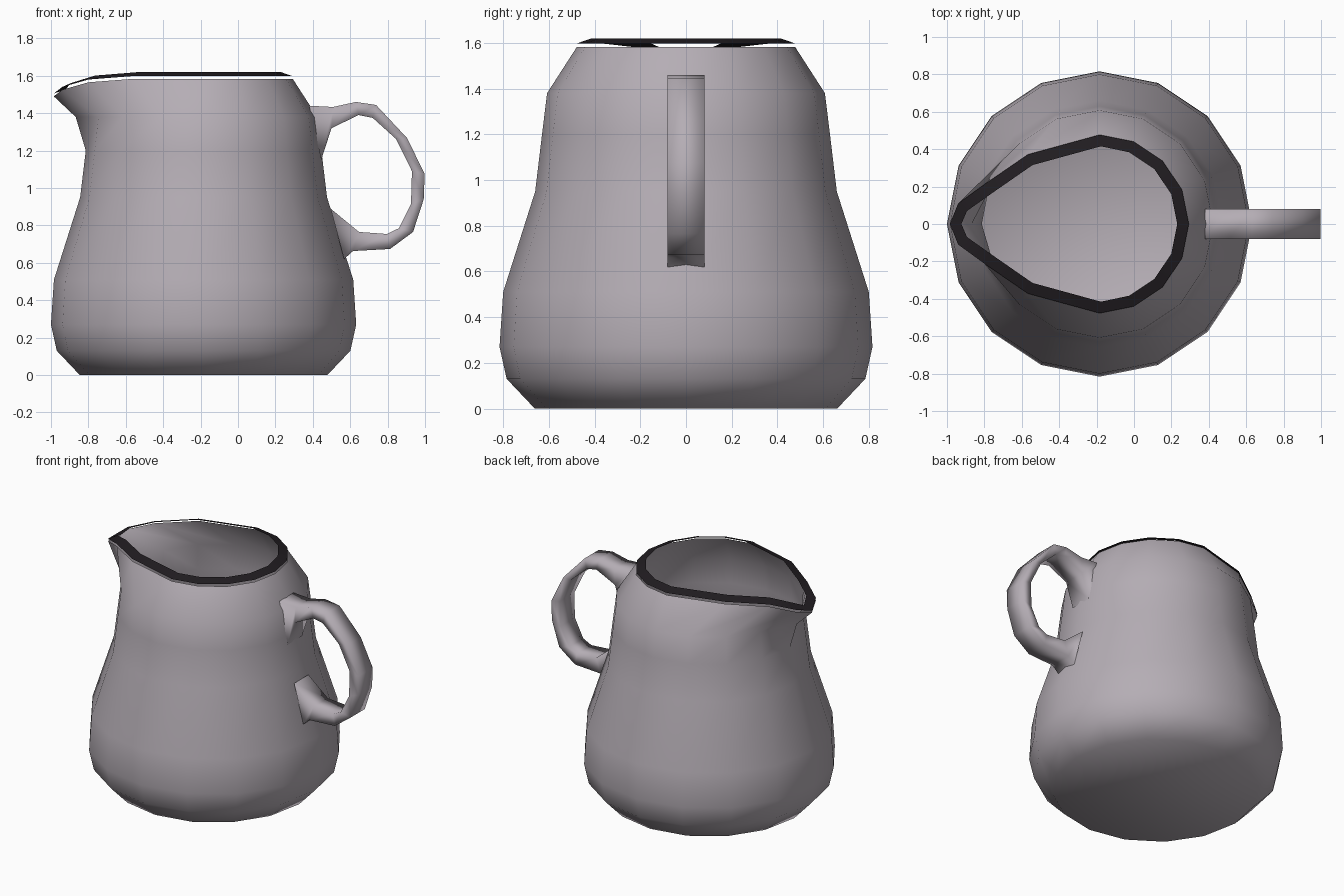
import bpy, math
from mathutils import Vector

if "Cube" in bpy.data.objects:
    bpy.data.objects.remove(bpy.data.objects["Cube"])

CX, SIDES = -0.184, 16


def material(name, color):
    mat = bpy.data.materials.new(name)
    mat.diffuse_color = (*color, 1)
    mat.use_nodes = True
    mat.node_tree.nodes["Principled BSDF"].inputs["Base Color"].default_value = mat.diffuse_color
    return mat


clay = material("grey_clay", (.46, .42, .46))
dark = material("dark_rim", (.015, .012, .015))


def make(name, verts, faces, angle, mat):
    mesh = bpy.data.meshes.new(name)
    mesh.from_pydata(verts, [], faces)
    mesh.materials.append(mat)
    obj = bpy.data.objects.new(name, mesh)
    bpy.context.collection.objects.link(obj)
    bpy.ops.object.select_all(action='DESELECT')
    obj.select_set(True)
    bpy.context.view_layer.objects.active = obj
    bpy.ops.object.shade_smooth_by_angle(angle=math.radians(angle))
    return obj


def circle(z, r):
    return [Vector((CX + r * math.cos(2 * math.pi * i / SIDES),
                    r * math.sin(2 * math.pi * i / SIDES), z)) for i in range(SIDES)]


def inset(ring, d, dz):
    """Move every ring point inward by d, square to the outline, and up by dz."""
    out = []
    for i, p in enumerate(ring):
        t = ring[(i + 1) % len(ring)] - ring[i - 1]
        out.append(p + Vector((-t.y, t.x, 0)).normalized() * d + Vector((0, 0, dz)))
    return out


def bridge(rings, n):
    return [(r * n + i, r * n + (i + 1) % n, (r + 1) * n + (i + 1) % n, (r + 1) * n + i)
            for r in range(rings - 1) for i in range(n)]


# Body: open thin shell from a height and radius profile
profile = [(0, .662), (.13, .785), (.27, .816), (.51, .80), (.95, .66),
           (1.2, .63), (1.38, .608), (1.583, .477)]
rings = [circle(z, r) for z, r in profile]

# Spout pulled out of the upper rings, mirrored in y
rings[6][8].x = -.868
lip = rings[7]
spout = {5: (-.567, .372, 1.583), 6: (-.80, .212, 1.565),
         7: (-.94, .11, 1.525), 8: (-.985, 0, 1.49)}
for k, (x, y, z) in spout.items():
    lip[k] = Vector((x, y, z))
    lip[SIDES - k] = Vector((x, -y, z))

faces = bridge(len(rings), SIDES) + [tuple(reversed(range(SIDES)))]
make("pitcher_body", [p for r in rings for p in r], faces, 60, clay)

# Dark rim band, just above the lip and rising inward
low = [p + Vector((0, 0, .015)) for p in lip]
make("rim", low + inset(lip, .062, .036), bridge(2, SIDES), 60, dark)

# Handle: outer and inner edge of each section (x, z), flared at the body
sections = [((.38, 1.44), (.445, 1.15)), ((.508, 1.433), (.50, 1.32)),
            ((.63, 1.46), (.645, 1.39)), ((.738, 1.444), (.72, 1.375)),
            ((.904, 1.267), (.845, 1.262)), ((.998, 1.075), (.93, 1.09)),
            ((.993, .94), (.925, .914)), ((.936, .765), (.86, .785)),
            ((.813, .674), (.797, .754)), ((.615, .663), (.647, .765)),
            ((.567, .62), (.495, .89))]
W = .08
verts = []
for (ox, oz), (ix, iz) in sections:
    verts += [(ox, -W, oz), (ox, W, oz), (ix, W, iz), (ix, -W, iz)]
make("handle", verts, bridge(len(sections), 4), 180, clay)
